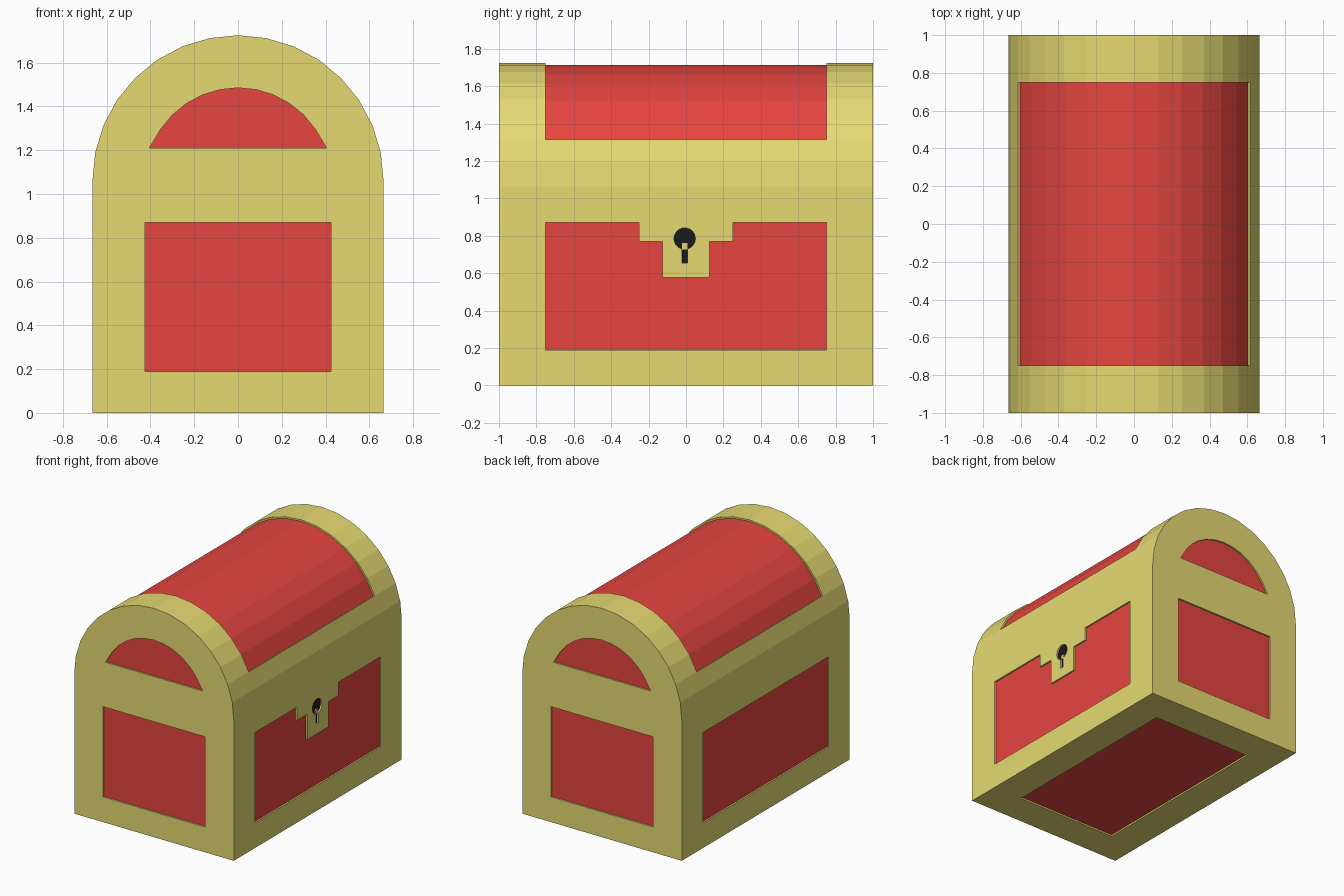
import bpy, bmesh
from math import sin, cos, pi

if "Cube" in bpy.data.objects:
    bpy.data.objects.remove(bpy.data.objects["Cube"])

HX, HY, SEAM = 0.665, 1.0, 1.06      # half width, half length, lid seam height
CUT, RECESS = 0.025, 0.012           # cutter depth, visible recess of panels


def material(name, rgb):
    m = bpy.data.materials.new(name)
    m.diffuse_color = (*rgb, 1)
    m.use_nodes = True
    m.node_tree.nodes["Principled BSDF"].inputs["Base Color"].default_value = m.diffuse_color
    return m


gold = material("gold", (0.79, 0.70, 0.17))
red = material("red", (0.79, 0.06, 0.05))
black = material("black", (0.01, 0.01, 0.01))

AXES = {"x": lambda u, v, d: (d, u, v),
        "y": lambda u, v, d: (u, d, v),
        "z": lambda u, v, d: (u, v, d)}


def prism(name, outline, axis, d0, d1, mat):
    """Extrude a 2D outline along an axis from d0 to d1."""
    bm = bmesh.new()
    ends = [[bm.verts.new(AXES[axis](u, v, d)) for u, v in outline] for d in (d0, d1)]
    bm.faces.new(ends[0])
    bm.faces.new(ends[1])
    n = len(outline)
    for i in range(n):
        j = (i + 1) % n
        bm.faces.new((ends[0][i], ends[0][j], ends[1][j], ends[1][i]))
    bmesh.ops.recalc_face_normals(bm, faces=bm.faces)
    me = bpy.data.meshes.new(name)
    bm.to_mesh(me)
    bm.free()
    me.materials.append(mat)
    ob = bpy.data.objects.new(name, me)
    bpy.context.collection.objects.link(ob)
    return ob


def carve(target, cutter):
    mod = target.modifiers.new("recess", 'BOOLEAN')
    mod.operation, mod.solver, mod.object = 'DIFFERENCE', 'EXACT', cutter
    bpy.context.view_layer.objects.active = target
    bpy.ops.object.modifier_apply(modifier=mod.name)
    bpy.data.objects.remove(cutter)


def inset_panel(target, name, outline, axis, surface, mat=red, recess=RECESS):
    """Cut a recess in a flat side at `surface` and lay a coloured panel in it."""
    s = 1 if surface > 0 else -1
    carve(target, prism("cutter", outline, axis, surface - s * (recess + 0.013), surface + s * 0.1, gold))
    prism(name, outline, axis, surface - s * (recess + 0.02), surface - s * recess, mat)


def rect(u0, u1, v0, v1):
    return [(u0, v0), (u1, v0), (u1, v1), (u0, v1)]


def arc(r, first=0, last=16):
    return [(r * cos(pi * i / 16), SEAM + r * sin(pi * i / 16)) for i in range(first, last + 1)]


# Main shells
body = prism("chest_body", rect(-HX, HX, 0, SEAM), "y", -HY, HY, gold)
lid = prism("chest_lid", arc(HX), "y", -HY, HY, gold)

# Curved lid panel
carve(lid, prism("cutter", arc(HX - CUT, 2, 14) + arc(HX + 0.1, 2, 14)[::-1], "y", -0.75, 0.75, gold))
prism("lid_panel", arc(HX - 0.035, 2, 14) + arc(HX - RECESS, 2, 14)[::-1], "y", -0.75, 0.75, red)

# End panels on body and lid
half_moon = [(0.405, 1.21)] + arc(0.425, 3, 13) + [(-0.405, 1.21)]
for side, sgn in (("front", -1), ("back", 1)):
    inset_panel(body, side + "_panel", rect(-0.425, 0.425, 0.19, 0.87), "y", sgn * HY)
    inset_panel(lid, side + "_lid_panel", half_moon, "y", sgn * HY)

# Plain left side and underside
inset_panel(body, "left_panel", rect(-0.75, 0.75, 0.19, 0.87), "x", -HX)
carve(body, prism("cutter", rect(-0.42, 0.42, -0.75, 0.75), "z", -0.1, CUT, gold))
prism("bottom_panel", rect(-0.42, 0.42, -0.75, 0.75), "z", RECESS, 0.035, red)

# Lock side, panel stepped around the lock plate
half = [(0.75, 0.19), (0.75, 0.87), (0.25, 0.87), (0.25, 0.77), (0.125, 0.77), (0.125, 0.578)]
inset_panel(body, "lock_side_panel", half + [(-y, z) for y, z in half[::-1]], "x", HX)

# Keyhole
disc = [(0.057 * cos(2 * pi * i / 24) - 0.007, 0.785 + 0.057 * sin(2 * pi * i / 24)) for i in range(24)]
inset_panel(body, "keyhole_disc", disc, "x", HX, black)
inset_panel(body, "keyhole_slot", rect(-0.021, 0.007, 0.655, 0.735), "x", HX, black)
prism("keyhole_tongue", rect(-0.021, 0.007, 0.728, 0.762), "x", HX - 0.03, HX - 0.004, gold)
